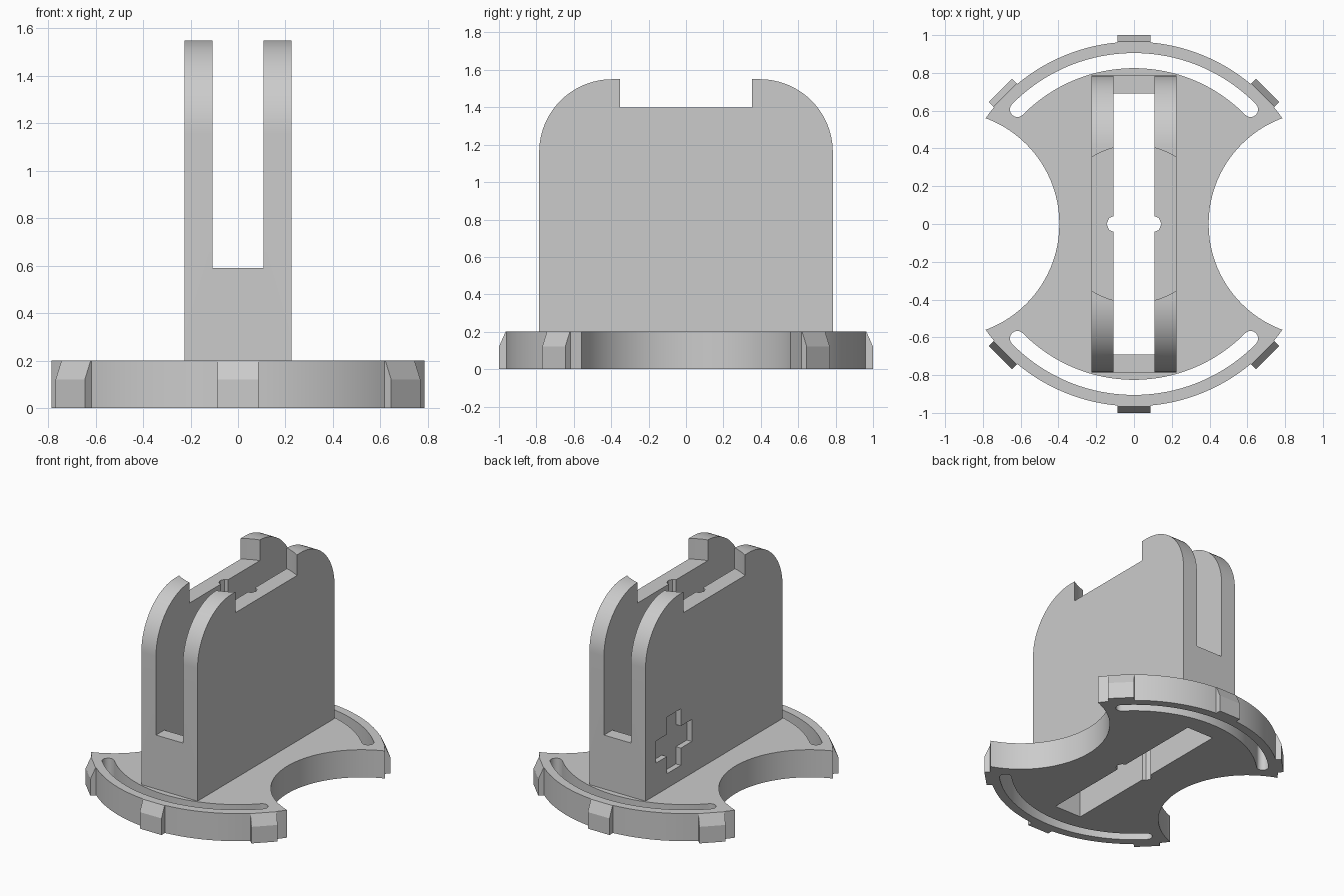
import bpy, bmesh
from math import sin, cos, pi, radians
from mathutils import Matrix, Vector

if "Cube" in bpy.data.objects:
    bpy.data.objects.remove(bpy.data.objects["Cube"])

grey = bpy.data.materials.new("plain grey")
grey.use_nodes = True
COLOUR = (0.6, 0.6, 0.6, 1)
grey.diffuse_color = COLOUR
grey.node_tree.nodes["Principled BSDF"].inputs["Base Color"].default_value = COLOUR

# Matrix that stands a flat outline up: outline x, y, depth -> world y, z, x
UPRIGHT = Matrix(((0, 0, 1, 0), (1, 0, 0, 0), (0, 1, 0, 0), (0, 0, 0, 1)))


def arc(cx, cy, r, a, b, n):
    """Points along an arc, angles in degrees."""
    angles = [radians(a + (b - a) * i / n) for i in range(n + 1)]
    return [(cx + r * cos(t), cy + r * sin(t)) for t in angles]


def prism(name, outline, low, high, matrix=Matrix()):
    """Extrude a closed outline from low to high."""
    bm = bmesh.new()
    face = bm.faces.new([bm.verts.new((x, y, low)) for x, y in outline])
    top = bmesh.ops.extrude_face_region(bm, geom=[face])["geom"]
    verts = [v for v in top if isinstance(v, bmesh.types.BMVert)]
    bmesh.ops.translate(bm, verts=verts, vec=Vector((0, 0, high - low)))
    bmesh.ops.transform(bm, matrix=matrix, verts=bm.verts)
    bmesh.ops.recalc_face_normals(bm, faces=bm.faces)
    mesh = bpy.data.meshes.new(name)
    bm.to_mesh(mesh)
    bm.free()
    mesh.materials.append(grey)
    obj = bpy.data.objects.new(name, mesh)
    bpy.context.collection.objects.link(obj)
    return obj


def combine(target, other, operation):
    """Boolean another part into the target, then drop that part."""
    other.hide_render = True
    mod = target.modifiers.new(operation.lower(), "BOOLEAN")
    mod.operation, mod.solver, mod.object = operation, "EXACT", other
    bpy.context.view_layer.objects.active = target
    bpy.ops.object.modifier_apply(modifier=mod.name)
    bpy.data.objects.remove(other)


def circle(cx, cy, r, n):
    return arc(cx, cy, r, 0, 360, n)[:-1]


def box(w, d, cx=0, cy=0):
    return [(cx - w, cy - d), (cx + w, cy - d), (cx + w, cy + d), (cx - w, cy + d)]


# Round base
RIM, THICK = 0.965, 0.2
stand = prism("slotted_stand", circle(0, 0, RIM, 144), 0, THICK)

# Scooped sides of the base
for side in (-1, 1):
    combine(stand, prism("scoop", circle(side * 0.992, 0, 0.597, 96), -1, 1), "DIFFERENCE")

# Grip nubs round the rim, sloping in at the top
nub_side = [(0.93, 0), (1.0, 0), (1.0, 0.12), (RIM, THICK), (0.93, THICK)]
for angle in (45, 90, 135, 225, 270, 315):
    to_radial = Matrix.Rotation(radians(angle - 90), 4, "Z") @ UPRIGHT
    combine(stand, prism("nub", nub_side, -0.087, 0.087, to_radial), "UNION")

# Curved slots with round ends, front and back
for mid in (90, 270):
    a, b = mid - 45.5, mid + 45.5
    ends = [(0.865 * cos(radians(t)), 0.865 * sin(radians(t))) for t in (a, b)]
    outline = (arc(0, 0, 0.905, a, b, 48) + arc(*ends[1], 0.04, b, b + 180, 10)[1:-1]
               + arc(0, 0, 0.825, b, a, 48) + arc(*ends[0], 0.04, a + 180, a + 360, 10)[1:-1])
    combine(stand, prism("curved_slot", outline, -1, 1), "DIFFERENCE")

# Upright block with rounded shoulders
R, HALF, TOP = 0.39, 0.785, 1.55
block = ([(-HALF, 0.1), (HALF, 0.1)] + arc(HALF - R, TOP - R, R, 0, 90, 24)
         + arc(R - HALF, TOP - R, R, 90, 180, 24))
combine(stand, prism("upright_block", block, -0.225, 0.225, UPRIGHT), "UNION")

# Central channel: closed at the ends low down, open above
combine(stand, prism("channel", box(0.108, 0.69), -1, 2), "DIFFERENCE")
combine(stand, prism("open_gap", box(0.108, 1), 0.59, 2), "DIFFERENCE")

# Small grooves in the channel walls
for side in (-1, 1):
    combine(stand, prism("groove", circle(side * 0.1, 0, 0.045, 8), -1, 2), "DIFFERENCE")

# Round recess across the top
combine(stand, prism("top_recess", circle(0, 0, 0.418, 96), 1.4, 2), "DIFFERENCE")

# Plus-shaped recess in the right cheek
long, short = 0.205, 0.08
quarter = [(long, -short), (long, short), (short, short)]
plus = []
for k in range(4):
    c, s = round(cos(k * pi / 2)), round(sin(k * pi / 2))
    plus += [(0.46 + x * c - y * s, 0.51 + x * s + y * c) for x, y in quarter]
combine(stand, prism("plus_recess", plus, -0.5, -0.185, UPRIGHT), "DIFFERENCE")

# Smooth curves, sharp edges
bpy.ops.object.select_all(action="DESELECT")
stand.select_set(True)
bpy.context.view_layer.objects.active = stand
bpy.ops.object.shade_smooth_by_angle(angle=radians(20))
